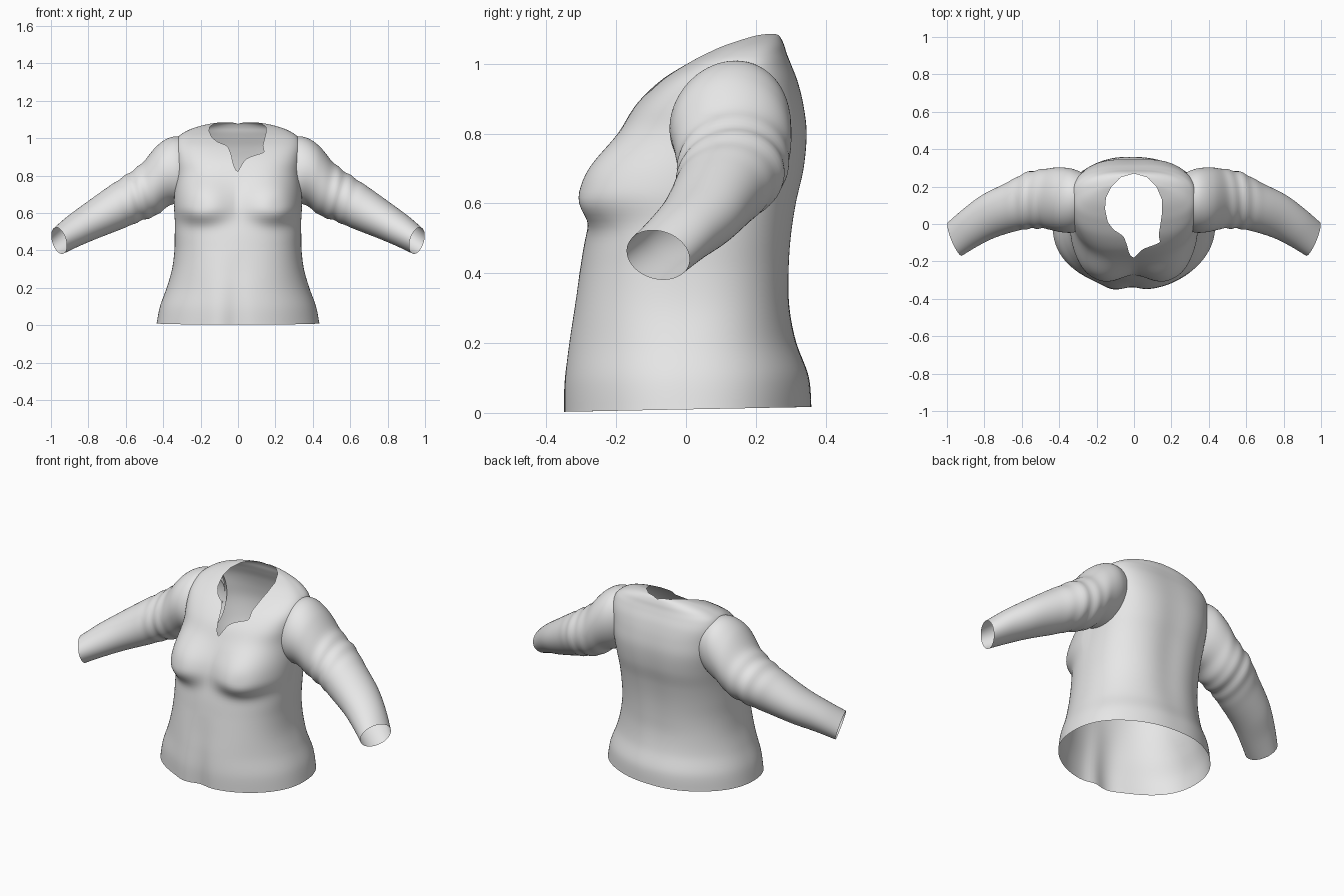
import bpy, bmesh, math
from mathutils import Vector

if "Cube" in bpy.data.objects:
    bpy.data.objects.remove(bpy.data.objects["Cube"])

fabric = bpy.data.materials.new("light_grey_fabric")
fabric.diffuse_color = (0.8, 0.8, 0.8, 1)
fabric.use_nodes = True
fabric.node_tree.nodes["Principled BSDF"].inputs["Base Color"].default_value = fabric.diffuse_color


def spline(rows, steps):
    """Catmull-Rom interpolation through rows of numbers."""
    out = []
    n = len(rows)
    for i in range(n - 1):
        p0, p1, p2, p3 = (rows[max(0, min(n - 1, i + k))] for k in (-1, 0, 1, 2))
        for s in range(steps):
            t = s / steps
            out.append([0.5 * (2 * b + (c - a) * t + (2 * a - 5 * b + 4 * c - d) * t * t
                               + (3 * b - a - 3 * c + d) * t ** 3)
                        for a, b, c, d in zip(p0, p1, p2, p3)])
    out.append(list(rows[-1]))
    return out


def loft(rings):
    """Open tube through rings of points."""
    bm = bmesh.new()
    loops = [[bm.verts.new(p) for p in ring] for ring in rings]
    for a, b in zip(loops, loops[1:]):
        for j in range(len(a)):
            k = (j + 1) % len(a)
            bm.faces.new((a[j], a[k], b[k], b[j]))
    return bm


def cut_hole(bm, func):
    """Cut away the region where func < 0 with a clean edge."""
    f = {v: func(v.co) for v in bm.verts}
    new = []
    for e in list(bm.edges):
        a, b = e.verts
        if f[a] * f[b] < 0:
            _, v = bmesh.utils.edge_split(e, a, f[a] / (f[a] - f[b]))
            f[v] = 0.0
            new.append(v)
    bmesh.ops.connect_verts(bm, verts=new)
    dead = [p for p in bm.faces if sum(f[v] for v in p.verts) < 0]
    bmesh.ops.delete(bm, geom=dead, context='FACES')


def finish(bm, name):
    bmesh.ops.recalc_face_normals(bm, faces=bm.faces)
    for p in bm.faces:
        p.smooth = True
    me = bpy.data.meshes.new(name)
    bm.to_mesh(me)
    bm.free()
    me.materials.append(fabric)
    ob = bpy.data.objects.new(name, me)
    bpy.context.collection.objects.link(ob)
    return ob


def gauss(d, s):
    return math.exp(-(d / s) ** 2)


# Torso: height, half width, middle y, front y, back y, back and front squareness
BODY = [
    (0.01, .432, .00, -.345, .355, 2.2, 2.2), (0.10, .415, .00, -.345, .350, 2.2, 2.2),
    (0.20, .380, .00, -.335, .318, 2.2, 2.2), (0.30, .352, .00, -.320, .302, 2.3, 2.3),
    (0.40, .340, .00, -.305, .302, 2.3, 2.3), (0.50, .338, .00, -.288, .308, 2.4, 2.3),
    (0.60, .335, .02, -.262, .322, 2.5, 2.3), (0.70, .335, .05, -.235, .343, 2.6, 2.3),
    (0.80, .335, .09, -.190, .350, 2.7, 2.5), (0.88, .338, .11, -.145, .340, 2.7, 2.8),
    (0.95, .340, .13, -.075, .322, 2.7, 3.0), (1.00, .325, .15, .000, .302, 2.6, 3.0),
    (1.03, .290, .17, .055, .290, 2.5, 3.0), (1.055, .235, .19, .110, .282, 2.4, 3.0),
    (1.075, .16, .205, .17, .272, 2.3, 2.6), (1.085, .09, .22, .20, .262, 2.2, 2.2)]
SEG = 144
rings = []
for z, w, yc, yf, yb, nb, nf in spline(BODY, 6):
    ring = []
    for j in range(SEG):
        a = 2 * math.pi * j / SEG
        c, s = math.cos(a), math.sin(a)
        n = nb if s > 0 else nf
        x = w * math.copysign(abs(c) ** (2 / n), c)
        y = yc + ((yb - yc) if s > 0 else (yc - yf)) * math.copysign(abs(s) ** (2 / n), s)
        # bust
        if s < 0:
            d = z - 0.635
            r = math.hypot((abs(x) - .19) / .15, d / (.085 if d < 0 else .15))
            b = math.exp(-r ** 2.8)
            y -= .072 * b
            x += .018 * b * math.copysign(1, x)
        # soft hem folds, hem slightly lower at the front
        h = max(0, 1 - z / .4)
        k = 1 + h * .02 * math.cos(4 * a - .5)
        y += h * (.016 * gauss(x + .01, .05) - .012 * gauss(x + .12, .06)) * (s < 0)
        # shallow spine hollow
        y -= .010 * gauss(x, .09) * gauss(z - .5, .4) * (s > 0)
        ring.append((x * (1 + (k - 1) * .4), y * k, z + h * .02 * y))
    rings.append(ring)
torso = loft(rings)

# Neck opening with an open slit at the front, drawn from above
NECK = [Vector(p) for p in (
    (0, .27), (-.07, .25), (-.12, .20), (-.15, .14), (-.155, .08), (-.14, .01), (-.11, -.03),
    (-.055, -.065), (-.035, -.12), (-.02, -.20), (-.005, -.185), (.045, -.135),
    (.14, -.10), (.132, -.06), (.14, -.01), (.15, .06), (.15, .13), (.12, .20), (.07, .25))]


def neck_distance(co):
    if co.z < 0.75:
        return 1.0
    p = co.to_2d()
    inside, dist = False, 9.0
    for a, b in zip(NECK, NECK[1:] + NECK[:1]):
        e = b - a
        t = max(0, min(1, (p - a).dot(e) / e.length_squared))
        dist = min(dist, (p - a - e * t).length)
        if (a.y > p.y) != (b.y > p.y) and p.x < a.x + e.x * (p.y - a.y) / e.y:
            inside = not inside
    return -dist if inside else dist


def armhole(co):
    ell = math.hypot((co.y - .125) / .15, (co.z - .84) / .15) - 1
    return max(ell, .2 - abs(co.x))


cut_hole(torso, neck_distance)
cut_hole(torso, armhole)
finish(torso, "shirt_body")

# Sleeves: centre, upward half axis, backward half axis of each section
ARM = [
    (.260, .125, .850, .020, .020, .155, .000, .142, .000),
    (.330, .125, .832, .025, .015, .174, .000, .170, .000),
    (.400, .130, .800, .030, .000, .162, .000, .172, .000),
    (.475, .135, .727, .040, .000, .138, .000, .160, .000),
    (.565, .125, .677, .040, .000, .122, .010, .150, .000),
    (.660, .090, .625, .040, .000, .110, .020, .130, .000),
    (.780, .040, .560, .030, .000, .095, .030, .115, .000),
    (.875, -.02, .505, .030, .000, .080, .035, .100, -.005),
    (.957, -.08, .452, .022, .000, .070, .035, .090, -.012)]
rings = []
for row in spline(ARM, 8):
    c, u, b = Vector(row[:3]), Vector(row[3:6]), Vector(row[6:])
    ring = []
    for j in range(64):
        a = 2 * math.pi * j / 64
        # bunched folds above the elbow
        k = 1 + .025 * gauss(c.x - .54, .075) * math.sin(90 * c.x + 1.6 * math.sin(a + .6))
        ring.append(c + (u * math.cos(a) + b * math.sin(a)) * k)
    rings.append(ring)
sleeves = finish(loft(rings), "sleeves")
sleeves.modifiers.new("mirror", 'MIRROR').use_mirror_merge = False
